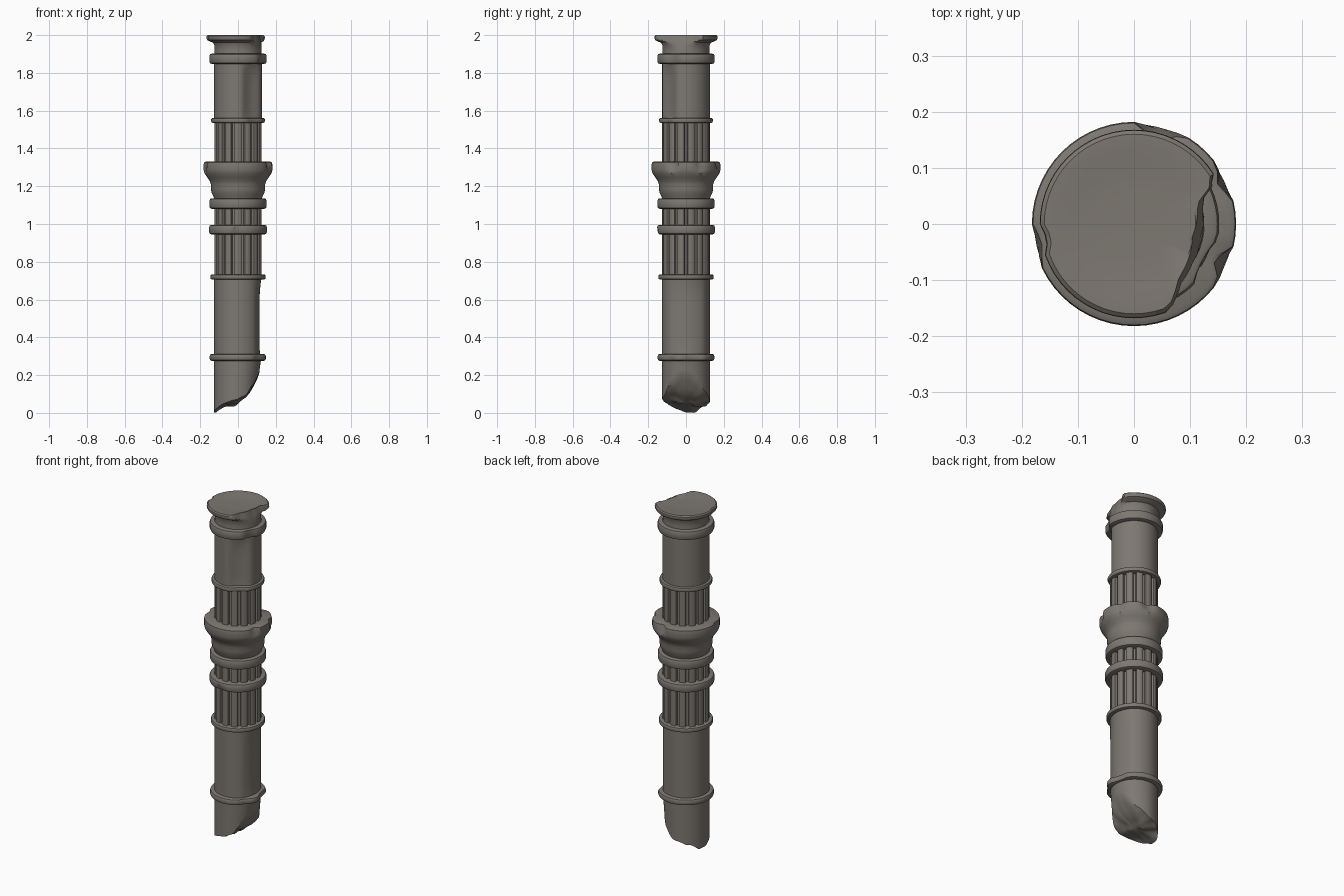
import bpy, bmesh, math, random
from mathutils import noise, Vector

if "Cube" in bpy.data.objects:
    bpy.data.objects.remove(bpy.data.objects["Cube"])

random.seed(4)
SEG = 56
TAU = 2 * math.pi

stone = bpy.data.materials.new("weathered grey stone")
stone.diffuse_color = (0.205, 0.187, 0.165, 1)
stone.use_nodes = True
stone.node_tree.nodes["Principled BSDF"].inputs["Base Color"].default_value = stone.diffuse_color


def interp(table, v):
    if v <= table[0][0]:
        return table[0][1]
    for (a, b), (c, d) in zip(table, table[1:]):
        if v <= c:
            return b + (d - b) * (v - a) / (c - a)
    return table[-1][1]


def adiff(a, b):
    return (a - b + math.pi) % TAU - math.pi


def chip(t, z, deg, zc, w, h, depth):
    """Amount of stone missing around one damaged spot."""
    a = adiff(t, math.radians(deg)) / w
    b = (z - zc) / h
    return depth * max(0, 1 - a * a) * max(0, 1 - b ** 4)


def loft(name, rings, smooth=35):
    """Join equal rings of points into a surface; zero-radius rings merge."""
    bm = bmesh.new()
    rows = [[bm.verts.new(p) for p in ring] for ring in rings]
    n = len(rows[0])
    for lo, hi in zip(rows, rows[1:]):
        for i in range(n):
            j = (i + 1) % n
            bm.faces.new((lo[i], lo[j], hi[j], hi[i]))
    bmesh.ops.remove_doubles(bm, verts=bm.verts, dist=1e-5)
    bmesh.ops.recalc_face_normals(bm, faces=bm.faces)
    me = bpy.data.meshes.new(name)
    bm.to_mesh(me)
    bm.free()
    me.materials.append(stone)
    ob = bpy.data.objects.new(name, me)
    bpy.context.collection.objects.link(ob)
    bpy.ops.object.select_all(action='DESELECT')
    ob.select_set(True)
    bpy.context.view_layer.objects.active = ob
    bpy.ops.object.shade_smooth_by_angle(angle=math.radians(smooth))
    return ob


def lathe(name, profile, damage=None):
    """Revolve (radius, z) points; damage(t, r, z) returns the worn radius."""
    rings = []
    for r, z in profile:
        ring = []
        for i in range(SEG):
            t = TAU * i / SEG
            q = damage(t, r, z) if damage else r
            ring.append((q * math.cos(t), q * math.sin(t), z))
        rings.append(ring)
    return loft(name, rings)


def band(name, z0, z1, r, damage=None):
    """Rounded moulding ring."""
    h = z1 - z0
    b = min(0.012, h * 0.3)
    lathe(name, [(0.1, z0), (r - b, z0), (r - b * .3, z0 + b * .3), (r, z0 + b),
                 (r, z1 - b), (r - b * .3, z1 - b * .3), (r - b, z1), (0.1, z1)], damage)


def fluted(name, z0, z1, count=14):
    """Shaft section with narrow vertical grooves."""
    shape = [(-.13, .108), (.13, .108), (.17, .123), (.25, .126),
             (.42, .127), (.58, .127), (.75, .126), (.83, .123)]
    pts = []
    for k in range(count):
        for f, r in shape:
            t = (k + f) * TAU / count - math.pi / 2 + math.pi / count
            pts.append((r * math.cos(t), r * math.sin(t)))
    loft(name, [[(x, y, z) for x, y in pts] for z in (z0, z1)])


# Top slab and neck, with the broken edge on the right
EDGE = [(-70, .17), (-62, .147), (-50, .124), (-30, .114), (-12, .106), (5, .113),
        (18, .118), (24, .14), (30, .17)]


def broken_edge(t, r, z):
    d = math.degrees(adiff(t, 0))
    if -70 < d < 30:
        lim = interp(EDGE, d) + (2 - z) * 0.25
        return min(r, lim)
    return r - chip(t, z, 190, 2.0, .14, .03, .01) * (r > .15)


lathe("top_slab_and_neck",
      [(0, 1.994), (.06, 1.994), (.11, 1.996), (.14, 2.0), (.16, 2.0), (.167, 1.994),
       (.168, 1.984), (.163, 1.974), (.15, 1.967), (.132, 1.96), (.125, 1.945),
       (.124, 1.92), (.126, 1.89)], broken_edge)

# Upper collar
band("upper_collar", 1.848, 1.902, .152,
     lambda t, r, z: r - (chip(t, z, -28, 1.86, .3, .05, .016) if r > .11 else 0))

# Upper shaft with a long worn hollow on its front right
lathe("upper_shaft", [(.126, 1.54 + .33 * i / 12) for i in range(13)],
      lambda t, r, z: r - chip(t, z, -52, 1.68, .5, .2, .022))

band("upper_flute_ring", 1.535, 1.562, .142,
     lambda t, r, z: r - (chip(t, z, -52, 1.55, .35, .05, .012) if r > .11 else 0))
fluted("upper_flutes", 1.32, 1.545)


# Flared central capital with chipped rim
def rim_wear(t, r, z):
    if r < .13:
        return r
    return r - (chip(t, z, -24, 1.33, .16, .05, .022) + chip(t, z, 75, 1.34, .22, .06, .025)
                + chip(t, z, 192, 1.335, .18, .06, .012) + chip(t, z, 25, 1.33, .15, .06, .015))


lathe("central_capital",
      [(.1, 1.33), (.172, 1.33), (.18, 1.326), (.182, 1.315), (.182, 1.285), (.178, 1.27),
       (.164, 1.248), (.15, 1.228), (.144, 1.21), (.143, 1.185), (.14, 1.165),
       (.131, 1.148), (.125, 1.13)], rim_wear)
band("capital_lower_ring", 1.08, 1.136, .151)

# Middle fluted section and its rings
fluted("middle_flutes", .72, 1.09)
band("middle_ring", .945, .995, .153,
     lambda t, r, z: r - (chip(t, z, -95, .95, .25, .03, .008) if r > .11 else 0))
band("lower_flute_ring", .706, .733, .146)

# Lower shaft, worn on the right side
lathe("lower_shaft", [(.126, .28 + .44 * i / 12) for i in range(13)],
      lambda t, r, z: r - chip(t, z, 0, .48, .8, .24, .013))
band("lower_ring", .276, .312, .15,
     lambda t, r, z: r - (chip(t, z, 15, .3, .4, .05, .016)
                          + chip(t, z, -40, .3, .3, .05, .01) if r > .11 else 0))

# Broken stump: sides run down to a slanted rough fracture
SLOPE = [(-.126, .012), (-.09, .036), (0, .058), (.05, .098), (.085, .15), (.11, .2), (.126, .25)]


def fracture(x, y):
    rough = noise.noise(Vector((x * 22, y * 22, 3.1))) * .014
    return max(0, interp(SLOPE, x) + rough + .012 * abs(y - .05) / .1)


rings = []
for k in range(7):
    ring = []
    for i in range(SEG):
        t = TAU * i / SEG
        r = .126 - .014 * max(0, math.cos(t)) * k / 6
        x, y = r * math.cos(t), r * math.sin(t)
        ring.append((x, y, .295 + (fracture(x, y) - .295) * k / 6))
    rings.append(ring)
for s in (.85, .65, .4, .2, 0):
    ring = []
    for x, y, z in rings[6]:
        ring.append((x * s, y * s, fracture(x * s, y * s)))
    rings.append(ring)
stump = loft("broken_stump", rings, 40)

# Seat the lowest point of the fracture on the ground
low = min(v.co.z for v in stump.data.vertices)
for v in stump.data.vertices:
    if v.co.z < .27:
        v.co.z -= low * (1 - v.co.z / .27)
